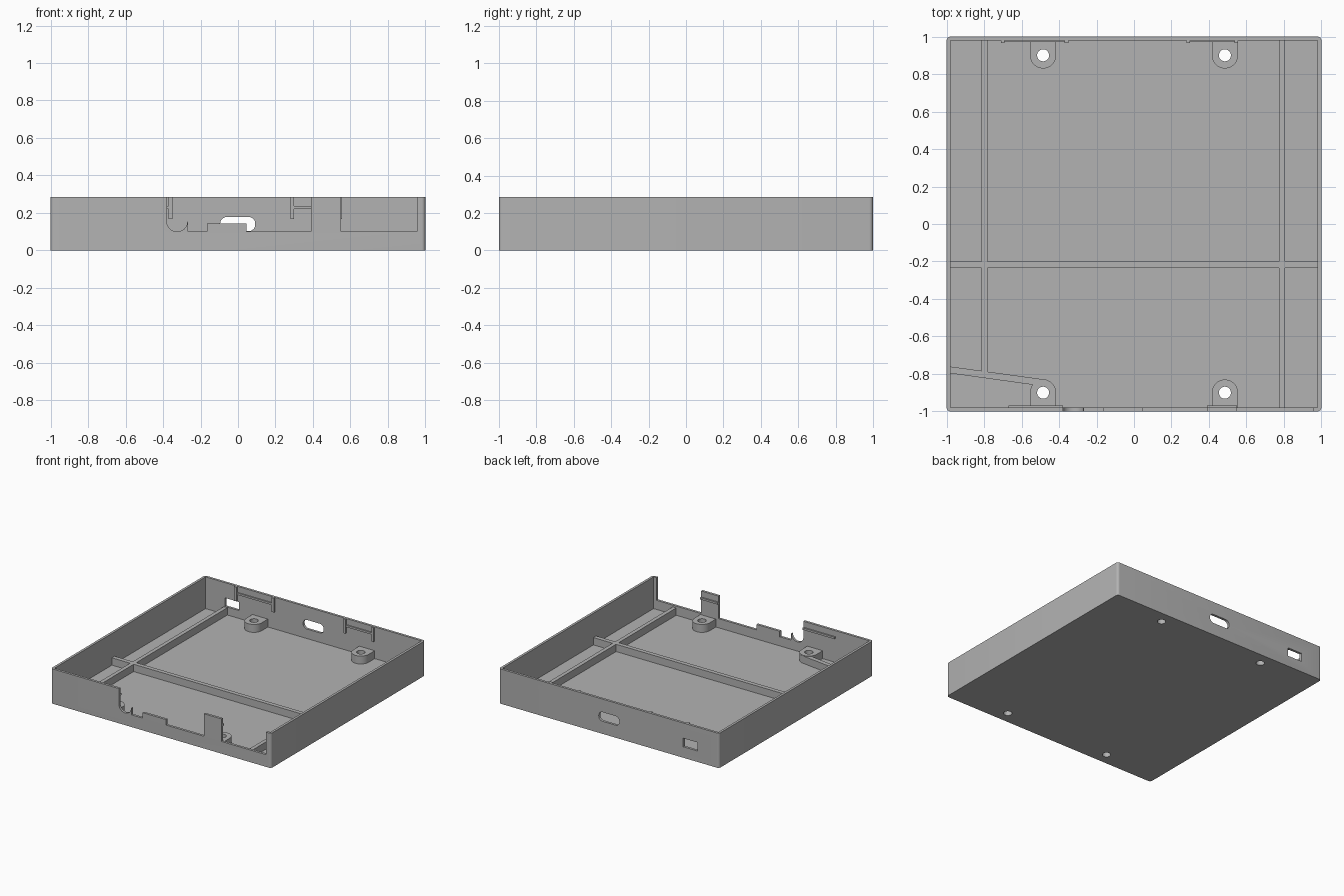
import bpy, bmesh, math
from mathutils import Vector

if "Cube" in bpy.data.objects:
    bpy.data.objects.remove(bpy.data.objects["Cube"])

HEIGHT, WALL, FLOOR, RIB_TOP, BOSS_TOP = 0.285, 0.02, 0.025, 0.085, 0.09
INNER = 1 - WALL

grey = bpy.data.materials.new("grey plastic")
grey.use_nodes = True
grey.diffuse_color = (0.45, 0.45, 0.45, 1)
grey.node_tree.nodes["Principled BSDF"].inputs["Base Color"].default_value = grey.diffuse_color


def prism(name, points, lo, hi, upright=False):
    """Extrude a 2D outline along z, or along y when upright."""
    place = (lambda p, d: (p[0], d, p[1])) if upright else (lambda p, d: (p[0], p[1], d))
    bm = bmesh.new()
    face = bm.faces.new([bm.verts.new(place(p, lo)) for p in points])
    side = bmesh.ops.extrude_face_region(bm, geom=[face])["geom"]
    verts = [v for v in side if isinstance(v, bmesh.types.BMVert)]
    bmesh.ops.translate(bm, verts=verts, vec=Vector(place((0, 0), hi - lo)))
    bmesh.ops.recalc_face_normals(bm, faces=bm.faces)
    mesh = bpy.data.meshes.new(name)
    bm.to_mesh(mesh)
    bm.free()
    mesh.materials.append(grey)
    obj = bpy.data.objects.new(name, mesh)
    bpy.context.collection.objects.link(obj)
    return obj


def rect(x0, x1, y0, y1):
    return [(x0, y0), (x1, y0), (x1, y1), (x0, y1)]


def arc(cx, cy, r, start, end, n=12):
    angles = [math.radians(start + (end - start) * i / n) for i in range(n + 1)]
    return [(cx + r * math.cos(a), cy + r * math.sin(a)) for a in angles]


def rounded(x0, x1, y0, y1, r, n=6):
    corners = [(x1 - r, y1 - r), (x0 + r, y1 - r), (x0 + r, y0 + r), (x1 - r, y0 + r)]
    return [p for i, c in enumerate(corners) for p in arc(*c, r, 90 * i, 90 * i + 90, n)]


def circle(cx, cy, r, n=32):
    return arc(cx, cy, r, 0, 360, n)[:-1]


def cut(obj, cutters):
    """Subtract each cutter, then discard it."""
    bpy.context.view_layer.objects.active = obj
    for cutter in cutters:
        cutter.hide_render = True
        mod = obj.modifiers.new("cut", "BOOLEAN")
        mod.operation, mod.solver, mod.object = "DIFFERENCE", "EXACT", cutter
        bpy.ops.object.modifier_apply(modifier=mod.name)
        bpy.data.objects.remove(cutter)


def smooth(obj):
    bpy.ops.object.select_all(action="DESELECT")
    obj.select_set(True)
    bpy.context.view_layer.objects.active = obj
    bpy.ops.object.shade_smooth_by_angle(angle=math.radians(30))


# Tray shell with its cavity
shell = prism("tray_shell", rounded(-1, 1, -1, 1, 0.02), 0, HEIGHT)
cut(shell, [prism("cavity", rect(-INNER, INNER, -INNER, INNER), FLOOR, 0.5)])

# Stepped port openings in the front wall
port_profile = ([(-0.38, 0.4)] + arc(-0.325, 0.155, 0.055, 180, 360)
                + [(-0.267, 0.152), (-0.267, 0.1), (-0.165, 0.1), (-0.165, 0.145),
                   (0.045, 0.145), (0.045, 0.1), (0.39, 0.1), (0.39, 0.4)])
cut(shell, [prism("port_cutter", port_profile, -1.1, -0.9, True),
            prism("bay_cutter", rect(0.55, 0.955, 0.1, 0.4), -1.1, -0.9, True)])

# Windows in the back wall
cut(shell, [prism("slot_cutter", rounded(-0.095, 0.092, 0.103, 0.178, 0.034), 0.9, 1.1, True),
            prism("window_cutter", rect(-0.805, -0.675, 0.09, 0.16), 0.9, 1.1, True)])

# Screw bosses, with holes running through the floor
for x in (-0.485, 0.485):
    for y, end in ((0.9, "back"), (-0.9, "front")):
        s = 1 if y > 0 else -1
        name = f"{end}_{'left' if x > 0 else 'right'}_boss"
        edge = s * (INNER + 0.005)
        outline = arc(x, y, 0.07, 180, 180 + s * 180, 20) + [(x + 0.07, edge), (x - 0.07, edge)]
        boss = prism(name, outline, FLOOR - 0.005, BOSS_TOP)
        cut(boss, [prism("hole_cutter", circle(x, y, 0.032), -0.1, 0.2)])
        cut(shell, [prism("hole_cutter", circle(x, y, 0.032), -0.1, 0.2)])
        smooth(boss)
smooth(shell)

# Floor ribs
END = INNER + 0.005
ribs = {
    "right_rib": rect(-0.815, -0.783, -0.8, END),
    "left_rib": rect(0.775, 0.807, -END, END),
    "cross_rib": rect(-END, END, -0.235, -0.2),
    "slanted_rib": [(-END, -0.796), (-0.54, -0.858), (-0.46, -0.832), (-END, -0.76)],
}
for name, outline in ribs.items():
    prism(name, outline, FLOOR - 0.005, RIB_TOP)

# Snap ridges inside the front and back walls, with end stops at the back
for name, x0, x1 in (("right", -0.71, -0.35), ("left", 0.28, 0.555)):
    prism(f"back_{name}_snap_ridge", rect(x0, x1, 0.22, 0.236), 0.97, INNER + 0.005, True)
    for i, x in enumerate((x0, x1 - 0.02)):
        prism(f"back_{name}_stop_{i + 1}", rect(x, x + 0.02, 0.167, HEIGHT - 0.001),
              0.965, INNER + 0.005, True)
for name, x0, x1 in (("right", -0.67, -0.38), ("left", 0.39, 0.55)):
    prism(f"front_{name}_snap_ridge", rect(x0, x1, 0.22, 0.236), -INNER - 0.005, -0.968, True)
